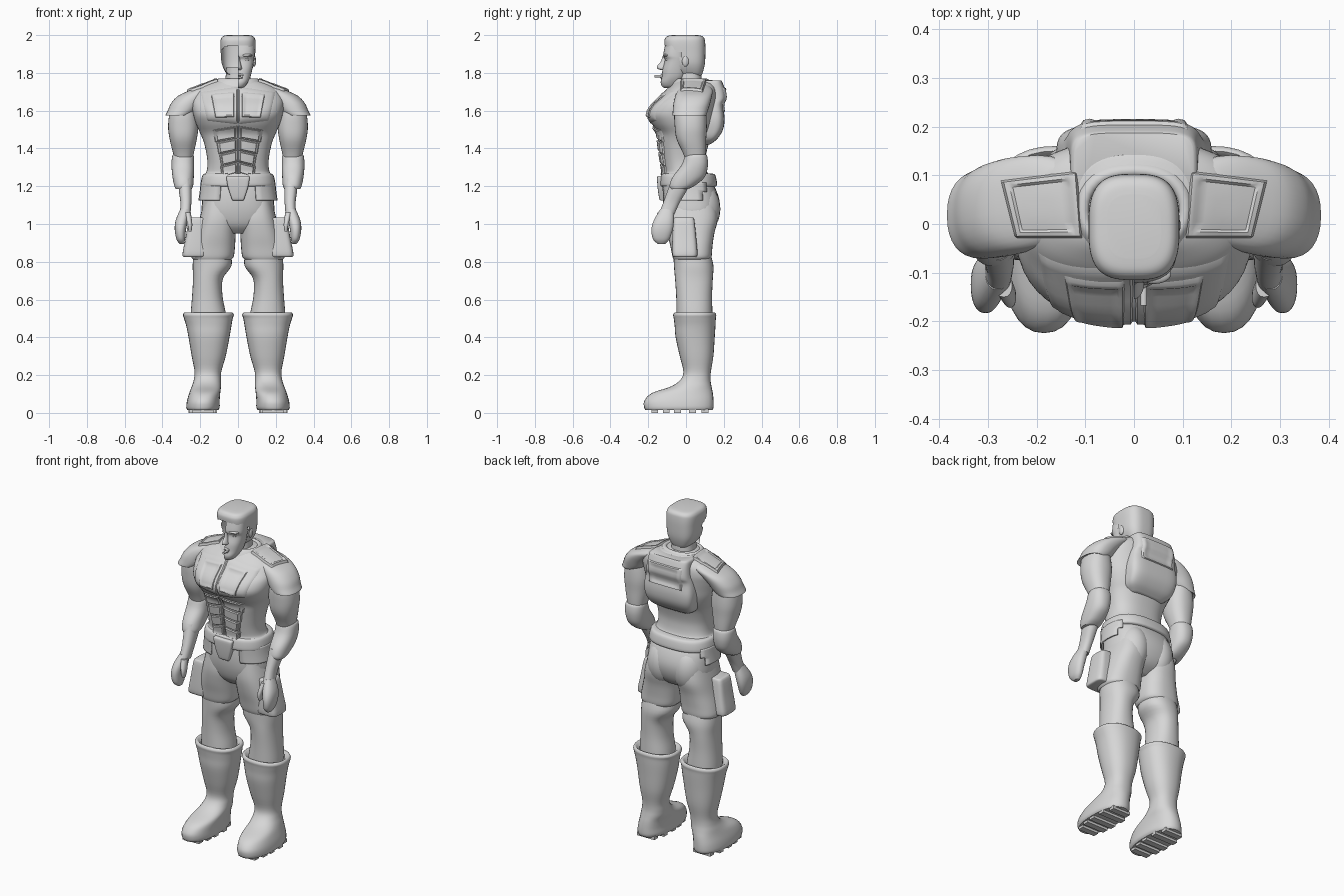
import bpy, bmesh, math
from mathutils import Vector, Matrix
from mathutils.bvhtree import BVHTree

grey = bpy.data.materials.new("plain_grey")
grey.diffuse_color = (0.68, 0.68, 0.68, 1)


def finish(name, bm, mirror=False, thick=0):
    bmesh.ops.recalc_face_normals(bm, faces=bm.faces)
    me = bpy.data.meshes.new(name)
    bm.to_mesh(me)
    bm.free()
    me.materials.append(grey)
    ob = bpy.data.objects.new(name, me)
    bpy.context.collection.objects.link(ob)
    if thick:
        ob.modifiers.new("thickness", "SOLIDIFY").thickness = thick
    if mirror:
        m = ob.modifiers.new("mirror", "MIRROR")
        m.use_clip = m.use_mirror_merge = False
    return ob


def smooth_rows(rows, n):
    """Catmull-Rom interpolation of the cross-section rows."""
    out = []
    for i in range(len(rows) - 1):
        p0, p1, p2, p3 = (rows[min(max(k, 0), len(rows) - 1)] for k in range(i - 1, i + 3))
        for j in range(n):
            t = j / n
            out.append([0.5 * (2 * b + (c - a) * t + (2 * a - 5 * b + 4 * c - d) * t * t
                               + (3 * b - a - 3 * c + d) * t ** 3) for a, b, c, d in zip(p0, p1, p2, p3)])
    return out + [list(rows[-1])]


def loft(name, rows, p=2.3, mirror=False, keep=None, thick=0, n=4, seg=32):
    """Rows are (z, x0, x1, y0, y1), or (z, half_width, y0, y1) for centred parts."""
    rows = [r if len(r) == 5 else (r[0], -r[1], r[1], r[2], r[3]) for r in rows]
    bm = bmesh.new()
    rings = []
    for z, x0, x1, y0, y1 in smooth_rows(rows, n):
        ring = []
        for k in range(seg):
            a = 2 * math.pi * k / seg
            c, s = round(math.cos(a), 6), round(math.sin(a), 6)
            ring.append(bm.verts.new(((x0 + x1) / 2 + (x1 - x0) / 2 * math.copysign(abs(c) ** (2 / p), c),
                                      (y0 + y1) / 2 + (y1 - y0) / 2 * math.copysign(abs(s) ** (2 / p), s), z)))
        rings.append(ring)
    for a, b in zip(rings, rings[1:]):
        for k in range(seg):
            bm.faces.new((a[k], a[(k + 1) % seg], b[(k + 1) % seg], b[k]))
    if keep:
        bad = [f for f in bm.faces if not keep(f.calc_center_median())]
        bmesh.ops.delete(bm, geom=bad, context="FACES")
    else:
        bm.faces.new(rings[0])
    if not keep or name == "hair":
        bm.faces.new(rings[-1])
    return finish(name, bm, mirror, thick)


def plate(name, targets, side, corners, rim, inner, mirror=True):
    """Four-cornered panel with raised rim, laid onto the target surfaces."""
    vs, fs = [], []
    for t in targets:
        base = len(vs)
        vs += [v.co.copy() for v in t.data.vertices]
        fs += [[base + i for i in f.vertices] for f in t.data.polygons]
    tree = BVHTree.FromPolygons(vs, fs)
    us = [0, .04, .1, .14, .25, .375, .5, .625, .75, .86, .9, .96, 1]
    last = len(us) - 1
    A, B, C, D = map(Vector, corners)
    bm = bmesh.new()
    grid = []
    for i, u in enumerate(us):
        row = []
        for j, v in enumerate(us):
            q = A.lerp(B, u).lerp(D.lerp(C, u), v)
            org, d = {"front": (Vector((q.x, -1, q.y)), Vector((0, 1, 0))),
                      "back": (Vector((q.x, 1, q.y)), Vector((0, -1, 0))),
                      "top": (Vector((q.x, q.y, 3)), Vector((0, 0, -1)))}[side]
            hit = tree.ray_cast(org, d)[0] or tree.find_nearest(org + d)[0]
            e = min(i, j, last - i, last - j)
            row.append(bm.verts.new(hit - d * (-.004 if e == 0 else rim if e < 3 else inner)))
        grid.append(row)
    for i in range(last):
        for j in range(last):
            bm.faces.new((grid[i][j], grid[i + 1][j], grid[i + 1][j + 1], grid[i][j + 1]))
    return finish(name, bm, mirror)


def ball(name, loc, size, mirror=False):
    bm = bmesh.new()
    bmesh.ops.create_uvsphere(bm, u_segments=24, v_segments=14, radius=1,
                              matrix=Matrix.Translation(loc) @ Matrix.Diagonal((*size, 1)))
    return finish(name, bm, mirror)


# Torso armour, shoulder pads and collar
torso = loft("torso", [(1.262, .18, -.122, .122), (1.275, .168, -.115, .112), (1.31, .162, -.12, .105),
                       (1.36, .165, -.128, .105), (1.43, .18, -.138, .122), (1.48, .2, -.145, .142),
                       (1.53, .222, -.18, .158), (1.58, .237, -.2, .165), (1.63, .245, -.176, .17),
                       (1.67, .243, -.132, .172), (1.71, .22, -.1, .17), (1.74, .175, -.07, .16),
                       (1.762, .11, -.05, .14)], p=2.5, seg=48)
pad = loft("shoulder_pad", [(1.585, .25, .37, -.06, .095), (1.575, .25, .384, -.07, .106), (1.6, .22, .372, -.07, .116),
                            (1.64, .19, .354, -.066, .128), (1.68, .15, .315, -.056, .138),
                            (1.71, .12, .25, -.042, .14), (1.735, .08, .19, -.02, .12)], mirror=True)
loft("collar", [(1.71, .15, -.09, .14), (1.75, .125, -.07, .13), (1.768, .11, -.055, .115),
                (1.765, .095, -.045, .1), (1.74, .085, -.04, .09)])
plate("shoulder_panel", [torso, pad], "top", [(.105, -.03), (.245, -.03), (.275, .09), (.115, .11)], .012, .006)
breast = plate("breast_plate", [torso], "front", [(0, 1.525), (.165, 1.545), (.2, 1.7), (0, 1.73)], .007, .009)
plate("chest_panel", [torso, breast], "front", [(.02, 1.565), (.12, 1.56), (.145, 1.69), (.018, 1.7)], .006, .002)
for i, (top, h, w) in enumerate([(1.52, .066, .135), (1.454, .064, .115), (1.39, .062, .1), (1.328, .06, .095)]):
    plate("stomach_plate_%d" % (i + 1), [torso], "front",
          [(0, top - h), (w * .9, top - h - .022), (w, top - .022), (0, top)], .008, .017)
loft("waist", [(1.2, .16, -.11, .1), (1.3, .155, -.11, .09)])

# Back pack blending into the back, with sunken panel
pack = loft("back_pack", [(1.42, .1, .04, .125), (1.45, .14, .04, .165), (1.5, .155, .04, .196), (1.56, .16, .04, .204),
                          (1.63, .15, .04, .197), (1.665, .14, .04, .212), (1.71, .134, .04, .207),
                          (1.75, .13, .05, .193), (1.76, .122, .06, .187)], p=4.5, seg=48)
plate("pack_panel", [pack], "back", [(-.11, 1.59), (.11, 1.59), (.115, 1.725), (-.115, 1.725)], .007, .003, False)

# Arms
loft("upper_arm", [(1.67, .24, .32, -.03, .09), (1.6, .22, .358, -.06, .105), (1.52, .21, .37, -.06, .11),
                   (1.45, .218, .362, -.05, .107), (1.38, .233, .345, -.018, .105),
                   (1.32, .245, .33, .005, .1)], mirror=True)
loft("elbow_cuff", [(1.37, .245, .335, .01, .1), (1.36, .234, .348, -.005, .112), (1.31, .232, .352, -.025, .116),
                    (1.25, .234, .347, -.07, .1), (1.205, .237, .338, -.087, .05),
                    (1.185, .245, .33, -.08, .01)], mirror=True)
loft("forearm", [(1.24, .245, .32, -.075, .04), (1.17, .245, .312, -.1, .0), (1.11, .247, .305, -.122, -.035),
                 (1.05, .252, .308, -.145, -.062)], mirror=True)
loft("hand", [(1.08, .255, .305, -.135, -.065), (1.02, .265, .33, -.17, -.064), (.97, .275, .335, -.183, -.07),
              (.92, .28, .326, -.175, -.088), (.895, .285, .31, -.15, -.11)], mirror=True)
loft("thumb", [(1.06, .25, .285, -.15, -.1), (1.0, .242, .268, -.172, -.125), (.96, .246, .262, -.165, -.138)],
     mirror=True, seg=16)

# Hips and belt
loft("hips", [(1.27, .16, -.11, .1), (1.2, .182, -.12, .15), (1.12, .19, -.122, .178), (1.05, .19, -.112, .172),
              (.99, .15, -.09, .14), (.95, .07, -.05, .08)], p=2.6)
ball("buttock", (.085, .075, 1.08), (.095, .107, .14), True)
loft("belt", [(1.268, .17, -.12, .135), (1.258, .188, -.133, .155), (1.21, .198, -.138, .165),
              (1.198, .19, -.13, .155)], p=2.5)
loft("hip_flap", [(1.22, .198, -.135, .163), (1.17, .203, -.132, .168), (1.125, .21, -.13, .172)], p=2.5,
     keep=lambda c: abs(c.x) > .075 + (1.22 - c.z) * .3 and c.y < .1, thick=.008)
loft("buckle", [(1.255, .055, -.145, -.1), (1.245, .062, -.153, -.1), (1.19, .052, -.15, -.1),
                (1.135, .034, -.142, -.1), (1.125, .03, -.135, -.1)], p=7)

# Legs and thigh pouches
loft("thigh", [(1.12, .03, .18, -.1, .155), (1.03, .006, .203, -.108, .168), (.95, .012, .222, -.098, .15),
               (.88, .016, .24, -.082, .14), (.83, .022, .248, -.072, .136), (.812, .035, .238, -.065, .128)],
     p=2.5, mirror=True)
loft("lower_leg", [(.85, .04, .235, -.066, .128), (.78, .034, .24, -.064, .145), (.71, .08, .238, -.058, .142),
                   (.62, .082, .243, -.052, .138), (.53, .065, .25, -.05, .14), (.48, .06, .25, -.05, .14)],
     mirror=True)
loft("thigh_pouch", [(1.035, .18, .245, -.055, .035), (1.022, .168, .26, -.066, .044), (.93, .165, .277, -.072, .054),
                     (.84, .165, .294, -.073, .061), (.825, .175, .285, -.062, .05)], p=4.5, mirror=True)

# Boots with cleated soles
loft("boot", [(.51, .06, .255, -.04, .135), (.532, .035, .28, -.057, .15), (.52, .022, .291, -.068, .16),
              (.5, .028, .286, -.065, .158), (.46, .035, .274, -.06, .156), (.4, .045, .262, -.055, .152),
              (.3, .065, .245, -.033, .145), (.22, .088, .23, -.014, .132), (.175, .09, .234, -.03, .13),
              (.14, .09, .245, -.08, .135), (.105, .094, .258, -.18, .142), (.065, .097, .27, -.22, .146),
              (.03, .097, .274, -.222, .146), (.014, .105, .268, -.214, .14)], mirror=True)
for i, (y, w) in enumerate([(-.165, .055), (-.105, .07), (-.045, .076), (.035, .076), (.1, .058)]):
    bm = bmesh.new()
    bmesh.ops.create_cube(bm, size=1, matrix=Matrix.Translation((.186, y, .01))
                          @ Matrix.Diagonal((2 * w, .036, .02, 1)))
    finish("sole_cleat_%d" % (i + 1), bm, True)

# Head: hair shell open at the front, with a face on one half only
right = lambda c: c.x > 0
loft("neck", [(1.69, .08, -.06, .1), (1.75, .068, -.045, .085), (1.83, .062, -.045, .08)])
loft("hair", [(1.775, .04, -.02, .075), (1.8, .064, -.05, .088), (1.85, .086, -.095, .1), (1.92, .092, -.11, .103),
              (1.965, .093, -.115, .101), (1.985, .088, -.109, .096), (1.996, .076, -.095, .082),
              (2.0, .055, -.07, .06)], p=3, seg=64, n=6,
     keep=lambda c: c.y > -.03 or ((c.z - 1.87) / .075) ** 2 + (c.x / .1) ** 4 > 1 and c.z > 1.87)
loft("half_face", [(1.72, .018, -.115, -.06), (1.728, .036, -.127, -.04), (1.75, .052, -.134, -.02),
                   (1.78, .066, -.128, .0), (1.82, .076, -.124, .01), (1.868, .084, -.112, .01),
                   (1.893, .087, -.121, .01), (1.95, .088, -.11, .01)], p=2.5, keep=right)
loft("half_nose", [(1.89, .008, -.124, -.09), (1.86, .012, -.133, -.09), (1.836, .018, -.153, -.09),
                   (1.822, .021, -.15, -.09), (1.814, .014, -.128, -.09)], p=2, keep=right, seg=24)
loft("half_lips", [(1.8, .024, -.12, -.1), (1.79, .032, -.136, -.1), (1.782, .03, -.129, -.1),
                   (1.774, .03, -.137, -.1), (1.765, .02, -.125, -.1)], p=2, keep=right, seg=24)
ball("brow", (.042, -.103, 1.893), (.034, .02, .009))
ball("eye", (.04, -.096, 1.87), (.02, .014, .009))
ball("ear", (.086, -.003, 1.862), (.01, .018, .028))
bm = bmesh.new()
bmesh.ops.create_cone(bm, cap_ends=True, segments=16, radius1=.007, radius2=.007, depth=.05,
                      matrix=Matrix.Translation((.02, -.142, 1.783)) @ Matrix.Rotation(math.pi / 2, 4, "X"))
finish("cigar", bm)

# Smooth shading with sharp panel edges
for ob in bpy.context.collection.objects:
    ob.select_set(True)
    bpy.context.view_layer.objects.active = ob
bpy.ops.object.shade_smooth_by_angle(angle=math.radians(45))
